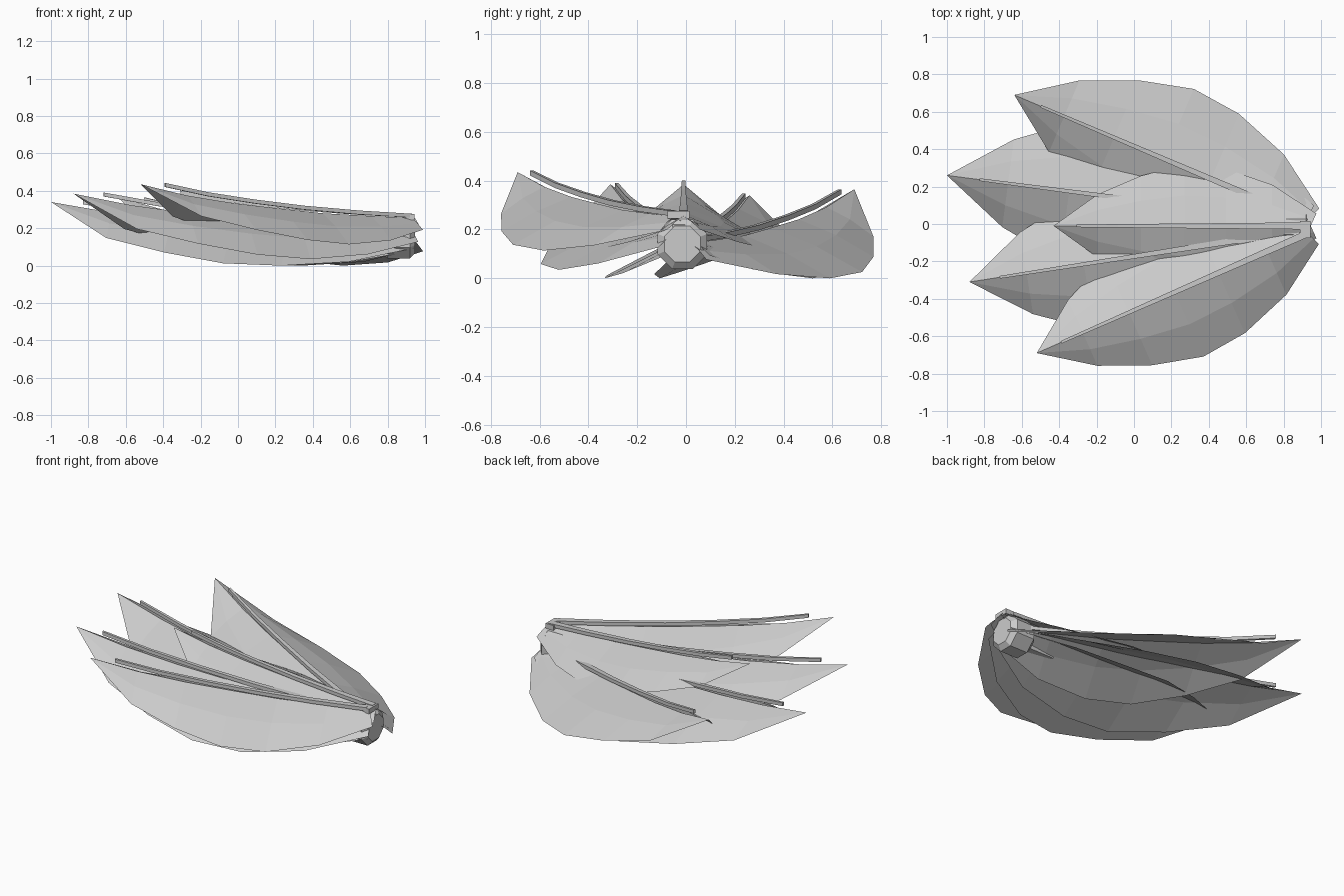
import bpy, bmesh, math
from mathutils import Vector

if "Cube" in bpy.data.objects:
    bpy.data.objects.remove(bpy.data.objects["Cube"])

grey = bpy.data.materials.new("plain_grey")
grey.diffuse_color = (0.6, 0.6, 0.6, 1)
grey.use_nodes = True
grey.node_tree.nodes["Principled BSDF"].inputs["Base Color"].default_value = grey.diffuse_color

# shared leaf outline: position along, half width, edge drop, ridge height factor
T = [0, .17, .34, .51, .67, .85, 1.0]
W = [0, .122, .195, .238, .222, .16, .048]
DROP = [0, .07, .09, .106, .105, .082, .04]
RISE = [1, .667, .44, .28, .14, .055, 0]


def make(name, verts, faces, outward=False):
    me = bpy.data.meshes.new(name)
    me.from_pydata(verts, [], faces)
    if outward:
        bm = bmesh.new()
        bm.from_mesh(me)
        bmesh.ops.recalc_face_normals(bm, faces=bm.faces)
        bm.to_mesh(me)
        bm.free()
    me.materials.append(grey)
    ob = bpy.data.objects.new(name, me)
    bpy.context.collection.objects.link(ob)
    return ob


def frame(tip, base):
    d = Vector((base[0] - tip[0], base[1] - tip[1], 0))
    length = d.length
    d.normalize()
    return d, Vector((-d.y, d.x, 0)), length


def ridge(tip, base, t):
    """Point on the sagging centre line."""
    i = min(max(sum(1 for a in T if a <= t) - 1, 0), len(T) - 2)
    k = (t - T[i]) / (T[i + 1] - T[i])
    f = RISE[i] + k * (RISE[i + 1] - RISE[i])
    p = Vector(tip).lerp(Vector(base), t)
    p.z = base[2] + f * (tip[2] - base[2])
    return p


def leaf(name, tip, base):
    """Folded leaf sheet: ridge in the middle, both halves drooping."""
    d, n, L = frame(tip, base)
    verts, faces = [Vector(tip)], []
    for t, w, drop in list(zip(T, W, DROP))[1:]:
        for u in (-1, -.5, 0, .5, 1):
            fall = {0: 0, .5: .42, 1: 1}[abs(u)] * drop * L
            p = ridge(tip, base, t) + n * (u * w * L)
            if t == 1.0:
                p += d * (.03 * abs(u))
            p.z = max(p.z - fall, 0)
            verts.append(p)
    for j in range(4):
        faces.append((0, 1 + j, 2 + j))
    for i in range(len(T) - 2):
        for j in range(4):
            a = 1 + i * 5 + j
            faces.append((a, a + 5, a + 6, a + 1))
    return make(name, verts, faces)


def rib(name, tip, base):
    """Square tapered rod lying just above the ridge."""
    d, n, L = frame(tip, base)
    ts = [.09, .25, .42, .6, .8, .99]
    verts, faces = [], []
    for t in ts:
        p = ridge(tip, base, t)
        half = .006 + .013 * t
        lift = .034 - .018 * t
        for s, z in ((-1, -.015), (1, -.015), (1, .006), (-1, .006)):
            verts.append(p + n * (s * half) + Vector((0, 0, lift + z)))
    for i in range(len(ts) - 1):
        for j in range(4):
            a, b = i * 4 + j, i * 4 + (j + 1) % 4
            faces.append((a, b, b + 4, a + 4))
    e = len(verts)
    faces += [(3, 2, 1, 0), (e - 4, e - 3, e - 2, e - 1)]
    return make(name, verts, faces, True)


def box(name, c, s):
    verts = [(c[0] + x * s[0] / 2, c[1] + y * s[1] / 2, c[2] + z * s[2] / 2)
             for x in (-1, 1) for y in (-1, 1) for z in (-1, 1)]
    return make(name, verts, [(0, 1, 3, 2), (4, 6, 7, 5), (0, 4, 5, 1),
                              (2, 3, 7, 6), (0, 2, 6, 4), (1, 5, 7, 3)], True)


# five fanned leaves with their ribs and end clips
leaves = {
    "front": ((-.52, -.69, .435), (.93, -.05, .255)),
    "centre": ((-.43, -.01, .385), (.945, -.01, .255)),
    "back": ((-.64, .69, .365), (.93, .02, .145)),
    "front_long": ((-.88, -.31, .385), (.92, -.03, .20)),
    "back_long": ((-1.0, .26, .34), (.92, .01, .17)),
}
for key, (tip, base) in leaves.items():
    leaf(key + "_leaf", tip, base)
    rib(key + "_rib", tip, base)
    box(key + "_clip", (.915, base[1], base[2] + .005), (.055, .05, .03))

# eight-sided hub with chamfered ends
rings = [(.77, .075), (.80, .11), (.92, .11), (.945, .08)]
verts, faces = [], []
for x, r in rings:
    for k in range(8):
        a = math.pi * (k + .5) / 4
        verts.append((x, -.015 + r * math.cos(a), .14 + r * math.sin(a)))
for i in range(len(rings) - 1):
    for k in range(8):
        a, b = i * 8 + k, i * 8 + (k + 1) % 8
        faces.append((a, b, b + 8, a + 8))
faces += [tuple(range(8)), tuple(range(24, 32))]
make("hub", verts, faces, True)

# short stem behind the hub
box("stem", (.69, -.015, .11), (.2, .04, .04))
